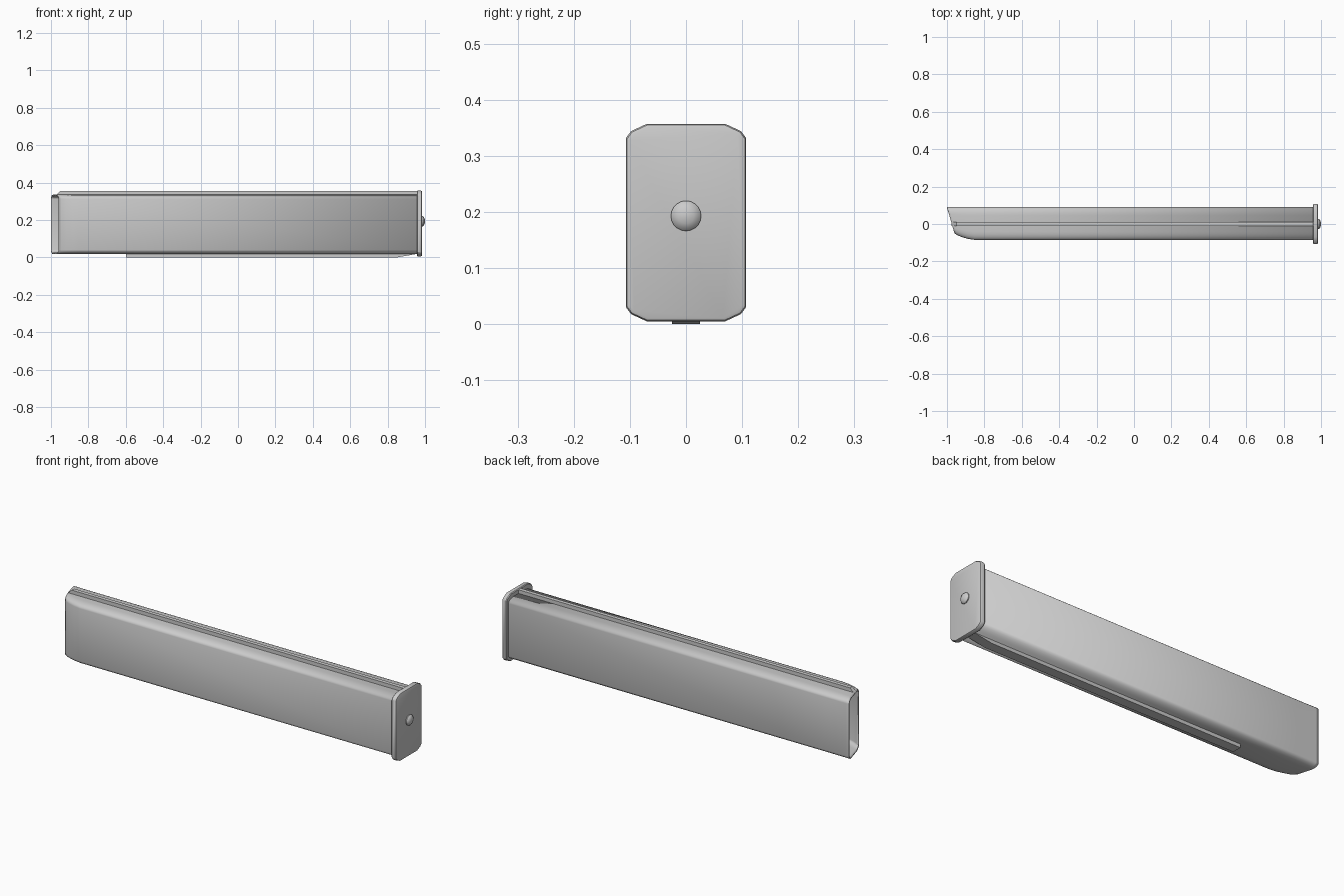
import bpy, bmesh, math

if "Cube" in bpy.data.objects:
    bpy.data.objects.remove(bpy.data.objects["Cube"])


def finish(name, bm, angle=35):
    bmesh.ops.recalc_face_normals(bm, faces=bm.faces)
    me = bpy.data.meshes.new(name)
    bm.to_mesh(me)
    bm.free()
    ob = bpy.data.objects.new(name, me)
    bpy.context.collection.objects.link(ob)
    bpy.ops.object.select_all(action='DESELECT')
    ob.select_set(True)
    bpy.context.view_layer.objects.active = ob
    bpy.ops.object.shade_smooth_by_angle(angle=math.radians(angle))
    return ob


def loft(name, rings, cap=True):
    bm = bmesh.new()
    vs = [[bm.verts.new(p) for p in r] for r in rings]
    n = len(rings[0])
    for a, b in zip(vs, vs[1:]):
        for i in range(n):
            j = (i + 1) % n
            bm.faces.new((a[i], a[j], b[j], b[i]))
    if cap:
        bm.faces.new(vs[0])
        bm.faces.new(vs[-1])
    return finish(name, bm)


def rounded(y0, y1, z0, z1, ry, rz, seg=5):
    pts = []
    for k, (cy, cz) in enumerate([(y1 - ry, z1 - rz), (y0 + ry, z1 - rz),
                                  (y0 + ry, z0 + rz), (y1 - ry, z0 + rz)]):
        for s in range(seg + 1):
            a = math.pi / 2 * (k + s / seg)
            pts.append((cy + ry * math.cos(a), cz + rz * math.sin(a)))
    return pts


# Hollow sleeve: slanted open end, front wall curling inwards
BACK, FRONT = 0.091, -0.085
section = rounded(FRONT, BACK, 0.018, 0.335, 0.045, 0.022)
rings = []
for x, front, slant in [(-1.0, -0.05, 0.04), (-0.985, -0.06, 0.04), (-0.96, -0.07, 0.04),
                        (-0.925, -0.08, 0.04), (-0.87, FRONT, 0.02), (0.965, FRONT, 0)]:
    k = (BACK - front) / (BACK - FRONT)
    ring = []
    for y, z in section:
        yy = BACK - (BACK - y) * k
        ring.append((x + slant * (BACK - yy) / (BACK - front), yy, z))
    rings.append(ring)
sleeve = loft("sleeve", rings, cap=False)
sol = sleeve.modifiers.new("wall", 'SOLIDIFY')
sol.thickness = 0.007
sol.offset = -1


# Bars along the sleeve: a side outline in x-z given a width in y
def bar(name, outline, half):
    return loft(name, [[(x, y, z) for x, z in outline] for y in (-half, half)])


bar("top_ridge", [(-0.975, 0.33), (-0.95, 0.354), (0.965, 0.354), (0.965, 0.33)], 0.01)
bar("bottom_rail", [(-0.6, 0.02), (-0.6, 0.0), (0.85, 0.0), (0.965, 0.02)], 0.025)


# End plate with clipped corners and a softened outer rim
def clipped(x, inset):
    q = [(0.070, 0.176), (0.098, 0.163), (0.107, 0.151)]
    q = q + [(y, -z) for y, z in q[::-1]]
    q = q + [(-y, z) for y, z in q[::-1]]
    return [(x, y * (1 - inset / 0.107), 0.181 + z * (1 - inset / 0.176)) for y, z in q]


loft("end_plate", [clipped(0.957, 0.003), clipped(0.961, 0), clipped(0.977, 0),
                   clipped(0.982, 0.002), clipped(0.984, 0.006)])

# Domed pin in the plate
profile = [(0.97, 0.027), (0.988, 0.027), (0.994, 0.022), (0.998, 0.014), (1.0, 0.004)]
loft("plate_pin", [[(x, r * math.cos(a), 0.193 + r * math.sin(a))
                    for a in [i * math.tau / 20 for i in range(20)]] for x, r in profile])
